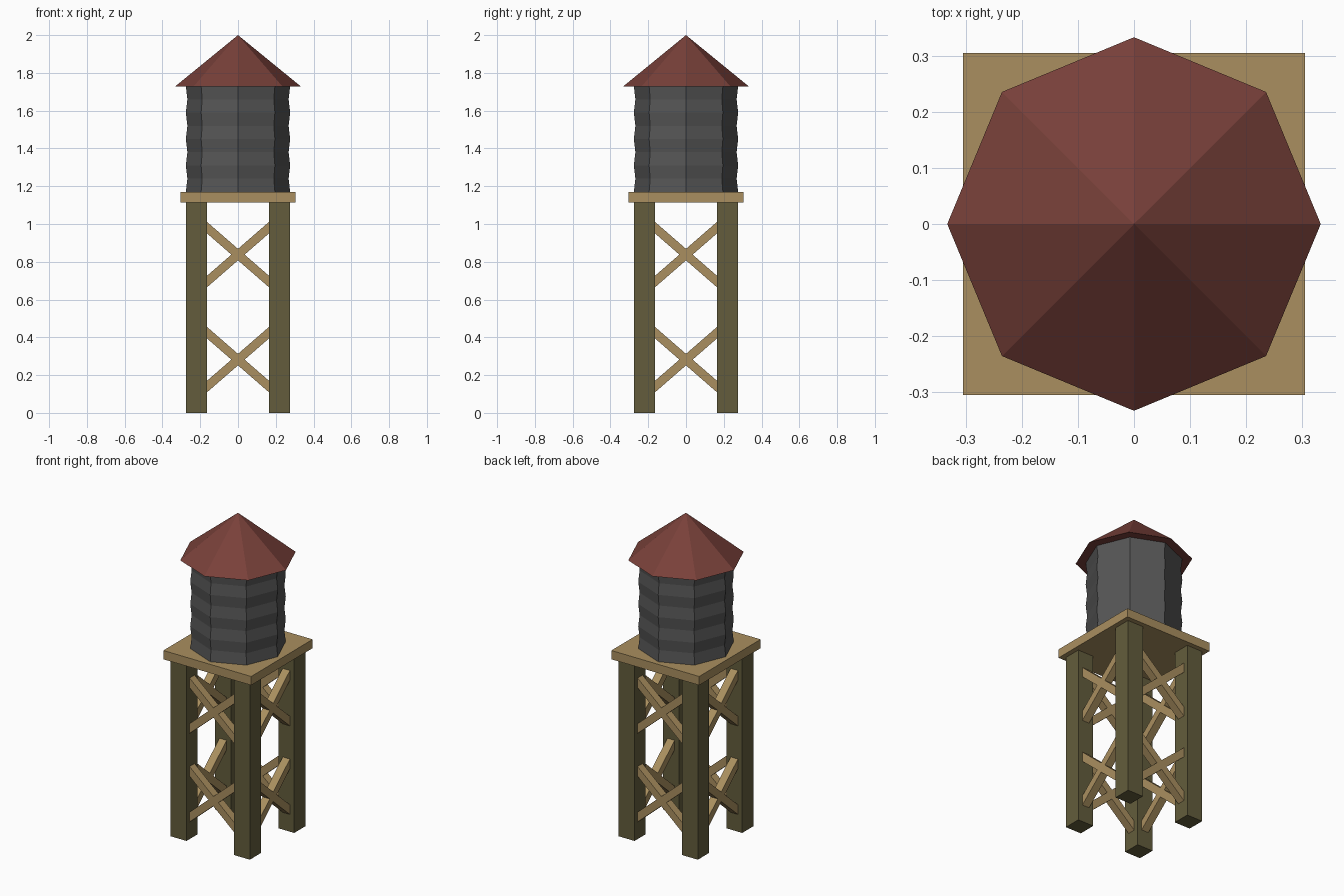
import bpy, bmesh, math
from mathutils import Matrix

cube = bpy.data.objects.get("Cube")
if cube:
    bpy.data.objects.remove(cube, do_unlink=True)


def material(name, rgb):
    m = bpy.data.materials.new(name)
    m.use_nodes = True
    m.diffuse_color = (*rgb, 1)
    bsdf = next(n for n in m.node_tree.nodes if n.type == 'BSDF_PRINCIPLED')
    bsdf.inputs["Base Color"].default_value = (*rgb, 1)
    return m


dark_wood = material("dark wood", (0.125, 0.108, 0.045))
light_wood = material("light wood", (0.40, 0.275, 0.115))
grey_metal = material("grey metal", (0.092, 0.092, 0.092))
red_roof = material("red roof", (0.19, 0.052, 0.042))


def finish(name, bm, mat):
    bmesh.ops.recalc_face_normals(bm, faces=bm.faces)
    mesh = bpy.data.meshes.new(name)
    bm.to_mesh(mesh)
    bm.free()
    mesh.materials.append(mat)
    obj = bpy.data.objects.new(name, mesh)
    bpy.context.collection.objects.link(obj)
    return obj


def box(name, size, matrix, mat):
    bm = bmesh.new()
    bmesh.ops.create_cube(bm, size=1)
    bm.transform(matrix @ Matrix.Diagonal((*size, 1)))
    return finish(name, bm, mat)


def lathe(name, profile, sides, mat):
    """Stack of regular polygon rings with flat caps; radius 0 makes a point."""
    bm = bmesh.new()
    rings = []
    for r, z in profile:
        count = sides if r else 1
        rings.append([bm.verts.new((r * math.cos(i * math.tau / sides),
                                    r * math.sin(i * math.tau / sides), z))
                      for i in range(count)])
    for a, b in zip(rings, rings[1:]):
        for i in range(sides):
            j = (i + 1) % sides
            quad = [a[i], a[j], b[j % len(b)], b[i % len(b)]]
            bm.faces.new(list(dict.fromkeys(quad)))
    for ring in (rings[0], rings[-1]):
        if len(ring) > 1:
            bm.faces.new(ring)
    return finish(name, bm, mat)


# Four square legs
LEG_TOP = 1.12
for y, depth in ((-0.22, "front"), (0.22, "back")):
    for x, side in ((-0.22, "right"), (0.22, "left")):
        box(f"{depth}_{side}_leg", (0.11, 0.11, LEG_TOP),
            Matrix.Translation((x, y, LEG_TOP / 2)), dark_wood)

# Crossed braces on two levels of all four sides, ends set into the legs
for turn, side in enumerate(("front", "left", "back", "right")):
    spin = Matrix.Rotation(turn * math.pi / 2, 4, 'Z')
    for z, level in ((0.282, "lower"), (0.838, "upper")):
        for tilt, way in ((1, "falling"), (-1, "rising")):
            place = spin @ Matrix.Translation((0, -0.22, z)) \
                @ Matrix.Rotation(tilt * math.radians(41), 4, 'Y')
            box(f"{side}_{level}_{way}_brace", (0.50, 0.05, 0.046), place, light_wood)

# Platform
box("platform", (0.61, 0.61, 0.055), Matrix.Translation((0, 0, 1.1425)), light_wood)

# Ribbed eight-sided tank
BANDS = 8
BOTTOM, TOP = 1.17, 1.73
ribs = [(0.276 if i % 2 == 0 else 0.268, BOTTOM + (TOP - BOTTOM) * i / BANDS)
        for i in range(BANDS + 1)]
lathe("tank", ribs, 8, grey_metal)

# Pointed roof
lathe("roof", [(0.333, 1.728), (0, 2.0)], 8, red_roof)
